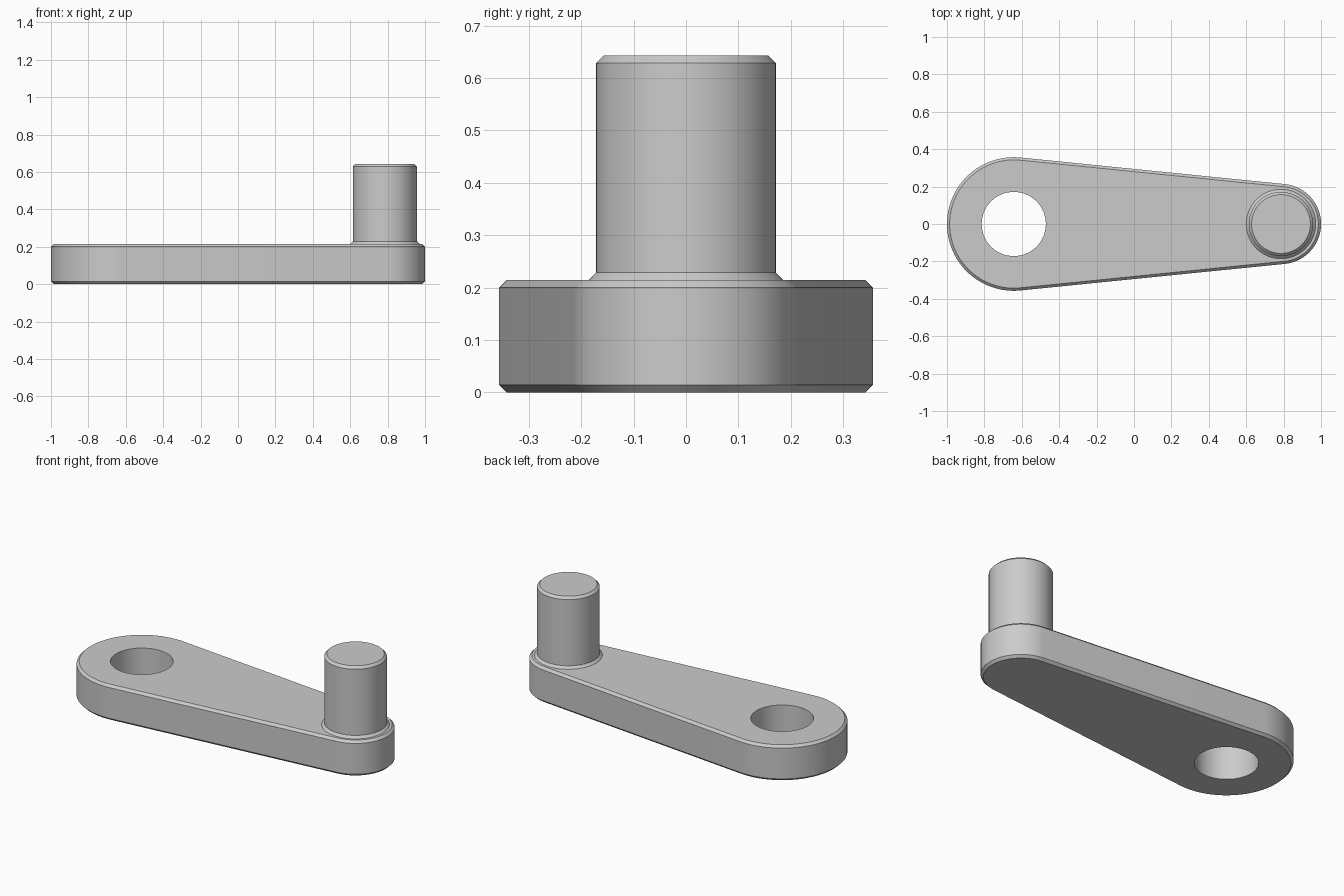
import bpy, bmesh, math

if "Cube" in bpy.data.objects:
    bpy.data.objects.remove(bpy.data.objects["Cube"])

U = 1 / 70                      # design unit: 140 units long overall
BIG_X, BIG_R = -45 * U, 25 * U  # hub end of the arm
END_X, END_R = 55 * U, 15 * U   # pin end of the arm
HOLE_R = PIN_R = 12 * U
THICK, PIN_TOP, CH = 15 * U, 45 * U, U


def loft(name, rings, closed=False, cap_end=False):
    """Bridge equal-sized rings of points into one mesh object."""
    bm = bmesh.new()
    loops = [[bm.verts.new(p) for p in ring] for ring in rings]
    pairs = list(zip(loops, loops[1:]))
    if closed:
        pairs.append((loops[-1], loops[0]))
    for a, b in pairs:
        for i in range(len(a)):
            j = (i + 1) % len(a)
            bm.faces.new((a[i], a[j], b[j], b[i]))
    if cap_end:
        bm.faces.new(loops[-1])
    bmesh.ops.remove_doubles(bm, verts=bm.verts, dist=1e-5)
    bmesh.ops.recalc_face_normals(bm, faces=bm.faces)
    mesh = bpy.data.meshes.new(name)
    bm.to_mesh(mesh)
    bm.free()
    obj = bpy.data.objects.new(name, mesh)
    bpy.context.collection.objects.link(obj)
    bpy.ops.object.select_all(action='DESELECT')
    obj.select_set(True)
    bpy.context.view_layer.objects.active = obj
    bpy.ops.object.shade_smooth_by_angle(angle=math.radians(30))
    return obj


# Angles of the two end arcs, meeting at the common tangent lines
tan_a = math.acos((END_R - BIG_R) / (BIG_X - END_X))
N = 48
small_arc = [(-tan_a + 2 * tan_a * i / N, END_X, END_R) for i in range(N + 1)]
big_arc = [(tan_a + 2 * (math.pi - tan_a) * i / N, BIG_X, BIG_R) for i in range(N + 1)]
arcs = small_arc + big_arc


def outline(z, inset):
    return [(x + (r - inset) * math.cos(t), (r - inset) * math.sin(t), z)
            for t, x, r in arcs]


def hole(z):
    return [(BIG_X + HOLE_R * math.cos(t), HOLE_R * math.sin(t), z) for t, _, _ in arcs]


# Tapered arm with chamfered rims and a plain through hole
loft("crank_arm", [outline(0, CH), outline(CH, 0), outline(THICK - CH, 0),
                   outline(THICK, CH), hole(THICK), hole(0)], closed=True)


# Handle pin with flared foot and chamfered top
def circle(r, z, n=96):
    return [(END_X + r * math.cos(2 * math.pi * i / n),
             r * math.sin(2 * math.pi * i / n), z) for i in range(n)]


profile = [(PIN_R + CH, THICK), (PIN_R, THICK + CH),
           (PIN_R, PIN_TOP - CH), (PIN_R - CH, PIN_TOP)]
loft("handle_pin", [circle(r, z) for r, z in profile], cap_end=True)
